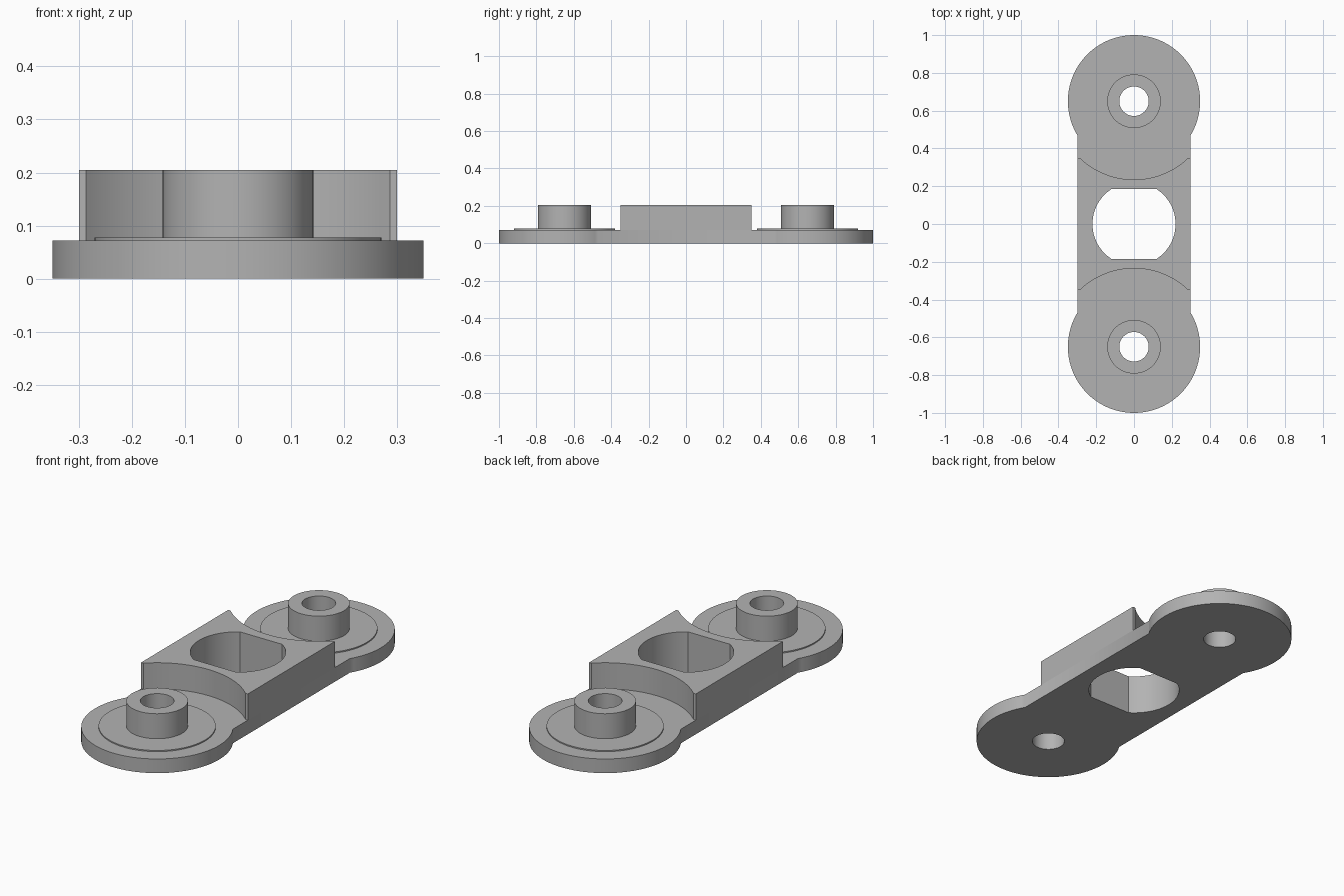
import bpy, bmesh, math

if "Cube" in bpy.data.objects:
    bpy.data.objects.remove(bpy.data.objects["Cube"], do_unlink=True)

END_Y, LOBE_R = 0.65, 0.35          # end lobes
HALF_W, BLOCK_Y = 0.30, 0.35        # straight middle
HOLE_R, BOSS_R, PAD_R, COVE_R = 0.078, 0.142, 0.27, 0.415
SLOT_R, SLOT_Y = 0.22, 0.185
PLATE_Z, PAD_Z, TOP_Z = 0.072, 0.078, 0.205

grey = bpy.data.materials.new("plain grey")
grey.use_nodes = True
grey.diffuse_color = (0.45, 0.45, 0.45, 1)
grey.node_tree.nodes["Principled BSDF"].inputs["Base Color"].default_value = (0.45, 0.45, 0.45, 1)


def arc(cy, r, a0, a1, n=48):
    """Points on an arc centred on (0, cy), both ends included."""
    steps = [a0 + (a1 - a0) * i / n for i in range(n + 1)]
    return [(r * math.cos(a), cy + r * math.sin(a)) for a in steps]


def circle(cy, r, n=64):
    return arc(cy, r, 0, 2 * math.pi, n)[:-1]


def prism(name, loops, z0, z1):
    """Extrude an outline (first loop) with holes (other loops) from z0 to z1."""
    bm = bmesh.new()
    caps = ([], [])
    walls = []
    for loop in loops:
        rings = []
        for cap, z in zip(caps, (z0, z1)):
            ring = [bm.verts.new((x, y, z)) for x, y in loop]
            cap.extend(bm.edges.new((ring[i - 1], ring[i])) for i in range(len(ring)))
            rings.append(ring)
        walls.append(rings)
    for cap, nz in zip(caps, (-1, 1)):
        bmesh.ops.triangle_fill(bm, edges=cap, use_beauty=True, normal=(0, 0, nz))
    for low, high in walls:
        for i in range(len(low)):
            bm.faces.new((low[i - 1], low[i], high[i], high[i - 1]))
    bmesh.ops.recalc_face_normals(bm, faces=bm.faces[:])
    mesh = bpy.data.meshes.new(name)
    bm.to_mesh(mesh)
    bm.free()
    mesh.materials.append(grey)
    mesh.shade_smooth()
    mesh.set_sharp_from_angle(angle=math.radians(30))
    obj = bpy.data.objects.new(name, mesh)
    bpy.context.collection.objects.link(obj)
    return obj


# Central opening: a circle with two flats
s = math.asin(SLOT_Y / SLOT_R)
slot = arc(0, SLOT_R, -s, s, 24) + arc(0, SLOT_R, math.pi - s, math.pi + s, 24)

# Base plate: two round lobes joined by a straight waist
w = math.acos(HALF_W / LOBE_R)
plate = (arc(END_Y, LOBE_R, -w, math.pi + w, 72)
         + arc(-END_Y, LOBE_R, math.pi - w, 2 * math.pi + w, 72))
prism("base_plate",
      [plate, slot, circle(END_Y, HOLE_R), circle(-END_Y, HOLE_R)], 0, PLATE_Z)

# Raised centre block with a concave cove at each end
c = math.asin((END_Y - BLOCK_Y) / COVE_R)
block = ([(HALF_W, BLOCK_Y)] + arc(END_Y, COVE_R, -c, c - math.pi)
         + [(-HALF_W, BLOCK_Y), (-HALF_W, -BLOCK_Y)]
         + arc(-END_Y, COVE_R, math.pi - c, c) + [(HALF_W, -BLOCK_Y)])
prism("centre_block", [block, slot], PLATE_Z, TOP_Z)

# Low pad and hollow boss on each lobe
for side, y in (("front", -END_Y), ("back", END_Y)):
    prism(side + "_pad", [circle(y, PAD_R), circle(y, BOSS_R)], PLATE_Z, PAD_Z)
    prism(side + "_boss", [circle(y, BOSS_R), circle(y, HOLE_R)], PLATE_Z, TOP_Z)
